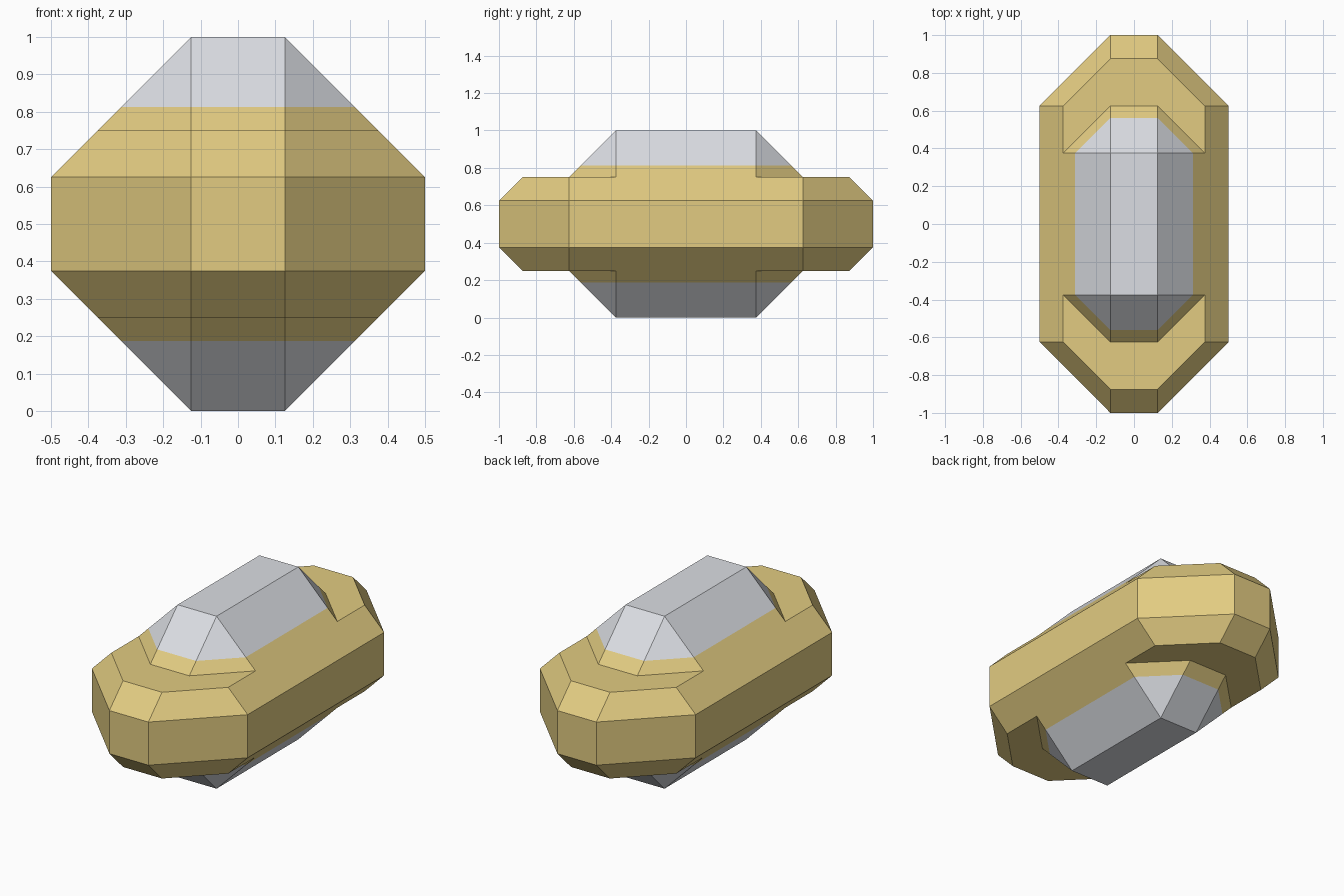
import bpy
import bmesh

cube = bpy.data.objects.get("Cube")
if cube:
    bpy.data.objects.remove(cube, do_unlink=True)


def make_material(name, rgb):
    mat = bpy.data.materials.new(name)
    mat.use_nodes = True
    color = (*rgb, 1.0)
    mat.diffuse_color = color
    mat.node_tree.nodes["Principled BSDF"].inputs["Base Color"].default_value = color
    return mat


CORE = 0.125         # half width of the flat ridge
WAIST = 0.375        # half length of the straight middle section
SPLIT = 0.3125       # colour change, measured from mid height


def ring_points(width, length):
    """Chamfered outline, counter-clockwise from the rear left end."""
    quarter = [(CORE, length), (width, length - width + CORE), (width, WAIST)]
    right = quarter + [(x, -y) for x, y in reversed(quarter)]
    outline = right + [(-x, -y) for x, y in right]
    return outline[::-1]


# Half width, half length and height above the middle, from belt to ridge
upper = [
    (0.5, 1.0, 0.125),         # belt edge
    (0.375, 0.875, 0.25),      # outer edge of the end decks
    (0.375, 0.625, 0.25),      # foot of the raised core
    (0.3125, 0.5625, SPLIT),   # colour split
    (CORE, WAIST, 0.5),        # flat ridge
]
levels = [(w, l, -h) for w, l, h in reversed(upper)] + upper

# Hull: one closed skin through the stacked outlines
bm = bmesh.new()
shared = {}


def vertex(x, y, z):
    key = (round(x, 4), round(y, 4), round(z, 4))
    if key not in shared:
        shared[key] = bm.verts.new(key)
    return shared[key]


def add_face(verts):
    unique = list(dict.fromkeys(verts))
    if len(unique) > 2:
        bm.faces.new(unique)


rings = [[vertex(x, y, h + 0.5) for x, y in ring_points(w, l)] for w, l, h in levels]
for low, high in zip(rings, rings[1:]):
    for i in range(len(low)):
        j = (i + 1) % len(low)
        add_face([low[i], low[j], high[j], high[i]])
add_face(rings[0][::-1])
add_face(rings[-1])

# Grey caps beyond the colour split, gold elsewhere
for face in bm.faces:
    height = face.calc_center_median().z - 0.5
    face.material_index = 1 if abs(height) > SPLIT else 0

bmesh.ops.recalc_face_normals(bm, faces=bm.faces)
bmesh.ops.dissolve_limit(bm, angle_limit=0.01, verts=bm.verts, edges=bm.edges,
                         delimit={'MATERIAL'})

mesh = bpy.data.meshes.new("faceted_hull")
bm.to_mesh(mesh)
bm.free()
mesh.materials.append(make_material("gold", (0.76, 0.60, 0.22)))
mesh.materials.append(make_material("light_grey", (0.71, 0.73, 0.77)))
hull = bpy.data.objects.new("faceted_hull", mesh)
bpy.context.collection.objects.link(hull)
